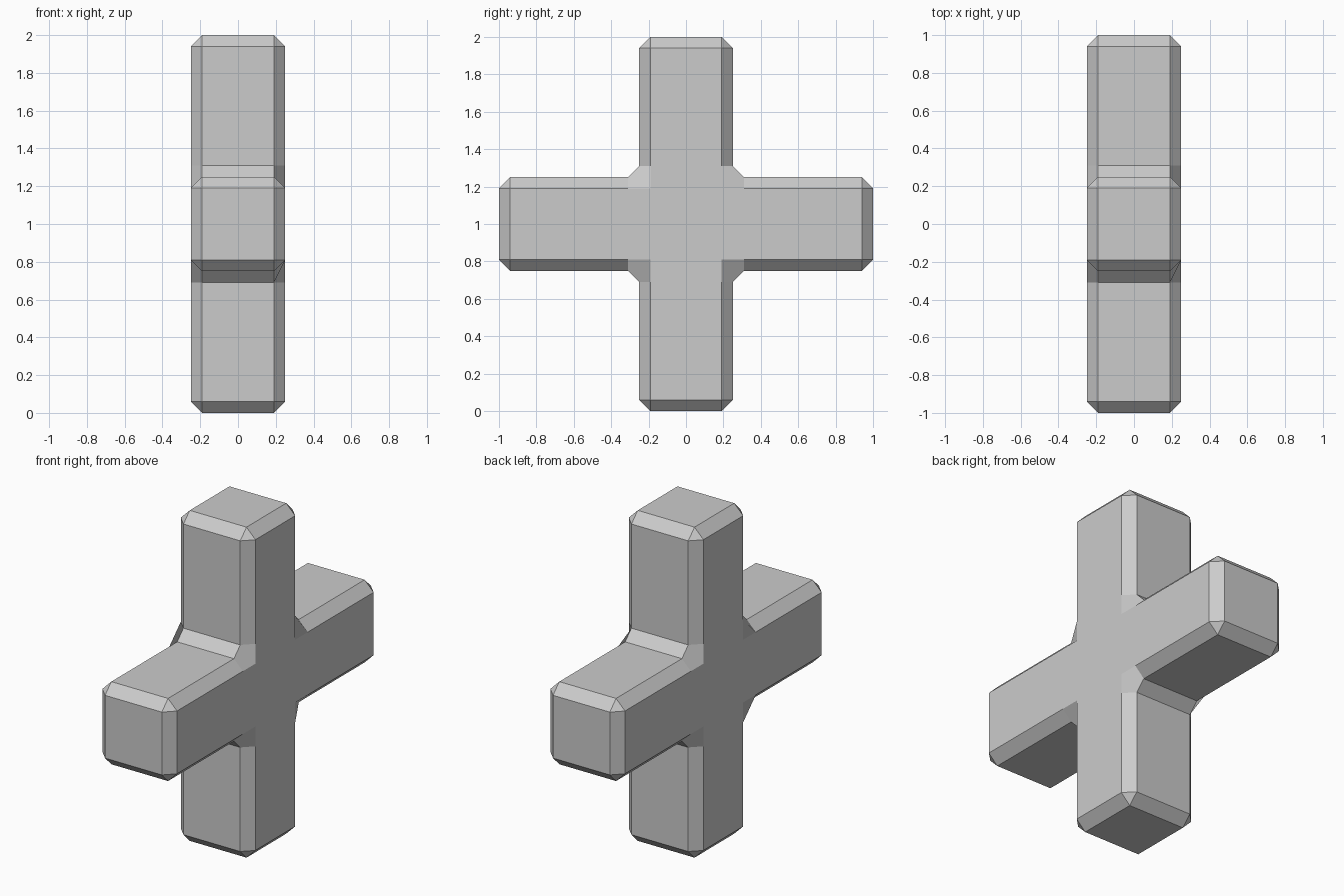
import bpy, bmesh

if "Cube" in bpy.data.objects:
    bpy.data.objects.remove(bpy.data.objects["Cube"])

ARM, HALF, BEVEL = 1.0, 0.25, 0.06

# Plus-shaped outline in the y-z plane, built one quadrant at a time
profile = []
y, z = 1, 0
for _ in range(4):
    for along, side in ((ARM, -HALF), (ARM, HALF), (HALF, HALF)):
        profile.append((along * y - side * z, along * z + side * y + ARM))
    y, z = -z, y

# Extrude the outline across x
bm = bmesh.new()
face = bm.faces.new([bm.verts.new((-HALF, py, pz)) for py, pz in profile])
result = bmesh.ops.extrude_face_region(bm, geom=[face], use_keep_orig=True)
verts = [g for g in result["geom"] if isinstance(g, bmesh.types.BMVert)]
bmesh.ops.translate(bm, verts=verts, vec=(2 * HALF, 0, 0))
bmesh.ops.recalc_face_normals(bm, faces=bm.faces[:])

mesh = bpy.data.meshes.new("cross_block")
bm.to_mesh(mesh)
bm.free()
cross = bpy.data.objects.new("cross_block", mesh)
bpy.context.collection.objects.link(cross)

# Flat chamfer on every edge, with patched corners at the inner joints
bevel = cross.modifiers.new("chamfer", "BEVEL")
bevel.width = BEVEL
bevel.segments = 1
bevel.limit_method = "ANGLE"
bevel.miter_outer = "MITER_PATCH"
